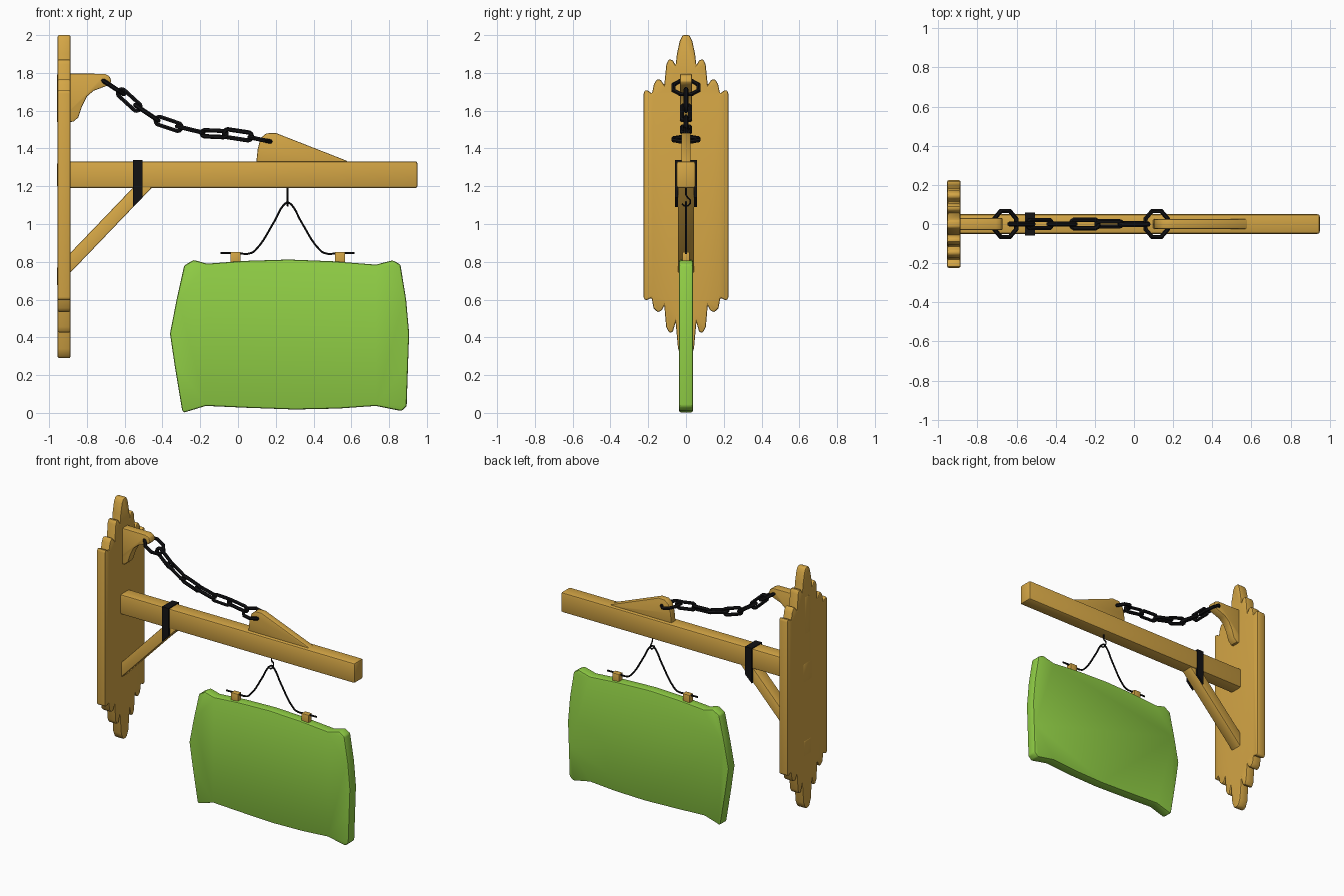
import bpy, bmesh, math
from mathutils import Vector

if "Cube" in bpy.data.objects:
    bpy.data.objects.remove(bpy.data.objects["Cube"])


def material(name, color):
    m = bpy.data.materials.new(name)
    m.diffuse_color = (*color, 1)
    m.use_nodes = True
    m.node_tree.nodes["Principled BSDF"].inputs["Base Color"].default_value = m.diffuse_color
    return m


WOOD = material("wood", (0.66, 0.38, 0.06))
IRON = material("iron", (0.006, 0.006, 0.007))
GREEN = material("green_paint", (0.28, 0.62, 0.06))


def finish(ob, mat, bevel=0, smooth=True):
    ob.data.materials.append(mat)
    bpy.ops.object.select_all(action='DESELECT')
    bpy.context.view_layer.objects.active = ob
    ob.select_set(True)
    if bevel:
        b = ob.modifiers.new("bevel", 'BEVEL')
        b.width, b.segments, b.limit_method = bevel, 2, 'ANGLE'
        b.angle_limit = math.radians(40)
        bpy.ops.object.modifier_apply(modifier="bevel")
    if smooth:
        bpy.ops.object.shade_smooth_by_angle(angle=math.radians(35))
    return ob


def prism(name, pts, lo, hi, mat, axis='y', bevel=0.006):
    """Extrude an outline (x,z along y, or y,z along x) between lo and hi."""
    bm = bmesh.new()
    vs = [bm.verts.new((a, lo, b) if axis == 'y' else (lo, a, b)) for a, b in pts]
    f = bm.faces.new(vs)
    r = bmesh.ops.extrude_face_region(bm, geom=[f])
    d = Vector((0, hi - lo, 0)) if axis == 'y' else Vector((hi - lo, 0, 0))
    bmesh.ops.translate(bm, vec=d, verts=[v for v in r['geom'] if isinstance(v, bmesh.types.BMVert)])
    bmesh.ops.recalc_face_normals(bm, faces=bm.faces)
    me = bpy.data.meshes.new(name)
    bm.to_mesh(me)
    bm.free()
    ob = bpy.data.objects.new(name, me)
    bpy.context.collection.objects.link(ob)
    return finish(ob, mat, bevel)


def tube(name, pts, radius, mat, closed=False, smooth=False, res=1):
    """Round bar along a path, turned into a mesh."""
    cu = bpy.data.curves.new(name, 'CURVE')
    cu.dimensions = '3D'
    cu.bevel_depth, cu.bevel_resolution, cu.use_fill_caps = radius, res, True
    if smooth:
        cu.resolution_u = 5
        s = cu.splines.new('BEZIER')
        s.bezier_points.add(len(pts) - 1)
        for p, co in zip(s.bezier_points, pts):
            p.co = co
            p.handle_left_type = p.handle_right_type = 'AUTO'
    else:
        s = cu.splines.new('POLY')
        s.points.add(len(pts) - 1)
        for p, co in zip(s.points, pts):
            p.co = (*co, 1)
    s.use_cyclic_u = closed
    ob = bpy.data.objects.new(name, cu)
    bpy.context.collection.objects.link(ob)
    bpy.ops.object.select_all(action='DESELECT')
    bpy.context.view_layer.objects.active = ob
    ob.select_set(True)
    bpy.ops.object.convert(target='MESH')
    return finish(bpy.context.object, mat)


def box(x0, x1, z0, z1):
    return [(x0, z0), (x1, z0), (x1, z1), (x0, z1)]


# Wall plate with stepped, scalloped plank ends
half = [(0.018, 2.0), (0.033, 1.97), (0.048, 1.9), (0.055, 1.84), (0.07, 1.868), (0.092, 1.872),
        (0.104, 1.845), (0.115, 1.735), (0.135, 1.765), (0.155, 1.765), (0.17, 1.74), (0.18, 1.69),
        (0.2, 1.705), (0.218, 1.71), (0.224, 1.69),
        (0.224, 0.605), (0.21, 0.595), (0.182, 0.61), (0.172, 0.555), (0.15, 0.533), (0.13, 0.54),
        (0.115, 0.57), (0.105, 0.455), (0.09, 0.425), (0.07, 0.428), (0.055, 0.48), (0.042, 0.34),
        (0.025, 0.3), (0.01, 0.29)]
prism("wall_plate", half + [(-y, z) for y, z in reversed(half)], -0.955, -0.887, WOOD, 'x', 0.008)

# Timber frame
prism("beam", box(-0.957, 0.95, 1.19, 1.332), -0.05, 0.05, WOOD, bevel=0.012)
prism("brace", [(-0.957, 0.67), (-0.42, 1.23), (-0.52, 1.23), (-0.957, 0.775)], -0.043, 0.043, WOOD)
prism("upper_bracket", [(-0.957, 1.797), (-0.705, 1.795), (-0.68, 1.782), (-0.67, 1.755), (-0.685, 1.735),
                        (-0.765, 1.705), (-0.8, 1.675), (-0.825, 1.625), (-0.845, 1.565), (-0.87, 1.542),
                        (-0.957, 1.535)], -0.031, 0.031, WOOD)
prism("beam_wedge", [(0.095, 1.31), (0.105, 1.4), (0.12, 1.455), (0.15, 1.48), (0.2, 1.482),
                     (0.575, 1.335), (0.6, 1.31)], -0.025, 0.025, WOOD)

# Iron strap: two cheeks and a cap over the beam
for name, y0, y1 in (("strap_front", -0.058, -0.043), ("strap_back", 0.043, 0.058)):
    prism(name, [(-0.557, 1.09), (-0.505, 1.14), (-0.505, 1.335), (-0.557, 1.335)], y0, y1, IRON, bevel=0)
prism("strap_top", box(-0.557, -0.505, 1.322, 1.338), -0.058, 0.058, IRON, bevel=0)


# Chain: octagonal end rings and oval links
def link(name, a, b, width, roll, radius=0.012, oval=True):
    a, b = Vector((a[0], 0, a[1])), Vector((b[0], 0, b[1]))
    mid, u = (a + b) / 2, (b - a).normalized()
    r = math.radians(roll)
    side = Vector((0, 1, 0)) * math.cos(r) + u.cross(Vector((0, 1, 0))) * math.sin(r)
    long = (b - a).length / 2 - radius
    pts = []
    n = 12 if oval else 8
    for i in range(n):
        t = 2 * math.pi * (i + 0.5) / n
        if oval:
            x = math.copysign(long - width, math.cos(t)) + width * math.cos(t)
        else:
            x = long * math.cos(t)
        pts.append(mid + u * x + side * width * math.sin(t))
    tube(name, pts, radius, IRON, closed=True)


link("ring_upper", (-0.728, 1.768), (-0.588, 1.677), 0.072, 0, oval=False)
link("ring_lower", (0.043, 1.463), (0.188, 1.433), 0.072, 0, oval=False)
links = [((-0.64, 1.715), (-0.512, 1.598), 90), ((-0.555, 1.637), (-0.41, 1.54), 0),
         ((-0.447, 1.557), (-0.288, 1.503), 90), ((-0.335, 1.52), (-0.17, 1.48), 0),
         ((-0.205, 1.482), (-0.048, 1.475), 50), ((-0.085, 1.485), (0.085, 1.459), 100)]
for i, (a, b, roll) in enumerate(links):
    link(f"chain_link_{i + 1}", a, b, 0.022, roll)

# Hanging board with bowed edges
prism("sign_board", [(-0.295, 0.008), (-0.283, 0.003), (-0.17, 0.037), (0.05, 0.027), (0.3, 0.018), (0.53, 0.023),
                     (0.73, 0.037), (0.865, 0.01), (0.893, 0.035), (0.9, 0.25), (0.906, 0.42),
                     (0.89, 0.6), (0.86, 0.785), (0.82, 0.808), (0.73, 0.785), (0.5, 0.803),
                     (0.27, 0.812), (0.04, 0.805), (-0.165, 0.79), (-0.235, 0.81), (-0.285, 0.78),
                     (-0.325, 0.6), (-0.36, 0.42), (-0.335, 0.25)], -0.037, 0.037, GREEN, bevel=0.01)

# Pegs and hanger wires, mirrored about the hook
CX = 0.263
for s, name in ((-1, "left"), (1, "right")):
    x = CX + s * 0.277
    prism(f"peg_{name}", box(x - 0.027, x + 0.027, 0.78, 0.852), -0.02, 0.02, WOOD, bevel=0.003)
    path = [(0.355, 0.846), (0.277, 0.846), (0.195, 0.846), (0.168, 0.865), (0.07, 1.015), (0.022, 1.1), (0, 1.117)]
    tube(f"hanger_wire_{name}", [(CX + s * d, 0, z) for d, z in path], 0.006, IRON, smooth=True)

# Hook under the beam
arc = [(CX, 0.024 * math.sin(t), 1.118 + 0.024 * math.cos(t))
       for t in [math.radians(20 + 45 * k) for k in range(6)]]
tube("hook", [(CX, 0, 1.2), (CX, 0, 1.155)] + arc, 0.005, IRON)
